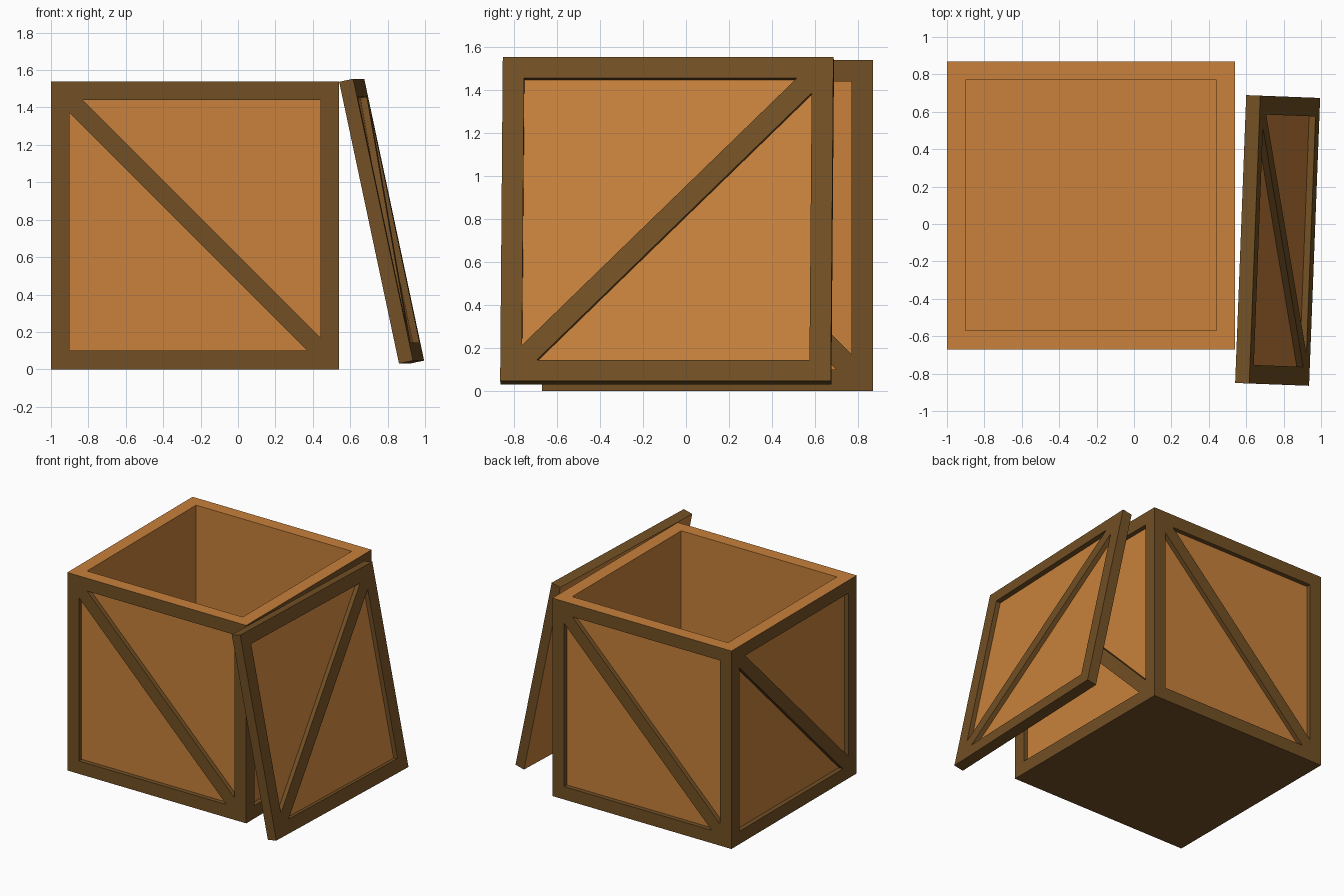
import bpy, bmesh
from math import radians
from mathutils import Matrix, Vector

if "Cube" in bpy.data.objects:
    bpy.data.objects.remove(bpy.data.objects["Cube"])

SIZE = 1.54        # crate edge length
H = SIZE / 2
FRAME = 0.10       # frame and wall width
GAP = 0.07         # brace offset from the panel corners
RECESS = 0.035     # depth of the panels behind the frame
LID_T = 0.077      # lid thickness


def material(name, color):
    m = bpy.data.materials.new(name)
    m.diffuse_color = (*color, 1)
    m.use_nodes = True
    m.node_tree.nodes["Principled BSDF"].inputs["Base Color"].default_value = m.diffuse_color
    return m


MATS = [material("panel_wood", (0.58, 0.22, 0.045)),
        material("frame_wood", (0.17, 0.08, 0.018))]
PANEL, WOOD = 0, 1


def face(bm, points, mat):
    f = bm.faces.new([bm.verts.new(p) for p in points])
    f.material_index = mat


def braced_face(bm, mtx, flip=1):
    """Square frame facing local +z with a diagonal brace and two sunken triangles."""
    i = H - FRAME
    for s in (1, -1):
        def P(x, y, z=0):
            return mtx @ Vector((s * flip * x, s * y, z))
        tri = [(-i + GAP, i), (i, i), (i, -i + GAP)]
        a, b, c = tri
        tl, tr, br = (-H, H), (H, H), (H, -H)
        for quad in ((tl, tr, b, a), (tr, br, c, b), (tl, a, c, br)):
            face(bm, [P(*q) for q in quad], WOOD)
        for p, q in ((a, b), (b, c), (c, a)):
            face(bm, [P(*p), P(*q), P(*q, -RECESS), P(*p, -RECESS)], WOOD)
        face(bm, [P(*q, -RECESS) for q in tri], PANEL)


def square(r, z):
    return [Vector((x * r, y * r, z)) for x, y in ((-1, -1), (1, -1), (1, 1), (-1, 1))]


def band(bm, lower, upper, mat):
    for k in range(4):
        n = (k + 1) % 4
        face(bm, [lower[k], lower[n], upper[n], upper[k]], mat)


def finish(bm, name):
    bmesh.ops.remove_doubles(bm, verts=bm.verts, dist=1e-4)
    bmesh.ops.recalc_face_normals(bm, faces=bm.faces)
    me = bpy.data.meshes.new(name)
    bm.to_mesh(me)
    bm.free()
    for m in MATS:
        me.materials.append(m)
    ob = bpy.data.objects.new(name, me)
    bpy.context.collection.objects.link(ob)
    return ob


# Open crate: four braced sides, base, rim and hollow interior
bm = bmesh.new()
for k in range(4):
    braced_face(bm, Matrix.Rotation(radians(90 * k), 4, 'Z')
                @ Matrix.Translation((0, -H, 0))
                @ Matrix.Rotation(radians(90), 4, 'X'))
inner = H - FRAME
face(bm, square(H, -H), WOOD)
band(bm, square(H, H), square(inner, H), PANEL)
band(bm, square(inner, -H + FRAME), square(inner, H), PANEL)
face(bm, square(inner, -H + FRAME), PANEL)
crate = finish(bm, "crate")
crate.location = (-0.23, 0.10, H)

# Lid: one braced face with edges and a flat back, leaning on the right side
bm = bmesh.new()
braced_face(bm, Matrix.Translation((0, 0, LID_T / 2)), flip=-1)
band(bm, square(H, -LID_T / 2), square(H, LID_T / 2), WOOD)
face(bm, square(H, -LID_T / 2), PANEL)
# stand it upright: local x -> +y, local y -> +z, local z -> +x
bm.transform(Matrix(((0, 0, 1, 0), (1, 0, 0, 0), (0, 1, 0, 0), (0, 0, 0, 1))))
lid = finish(bm, "lid")
lid.rotation_euler = (0, radians(-12), radians(-2.2))
lid.location = (0.768, -0.088, 0.792)
